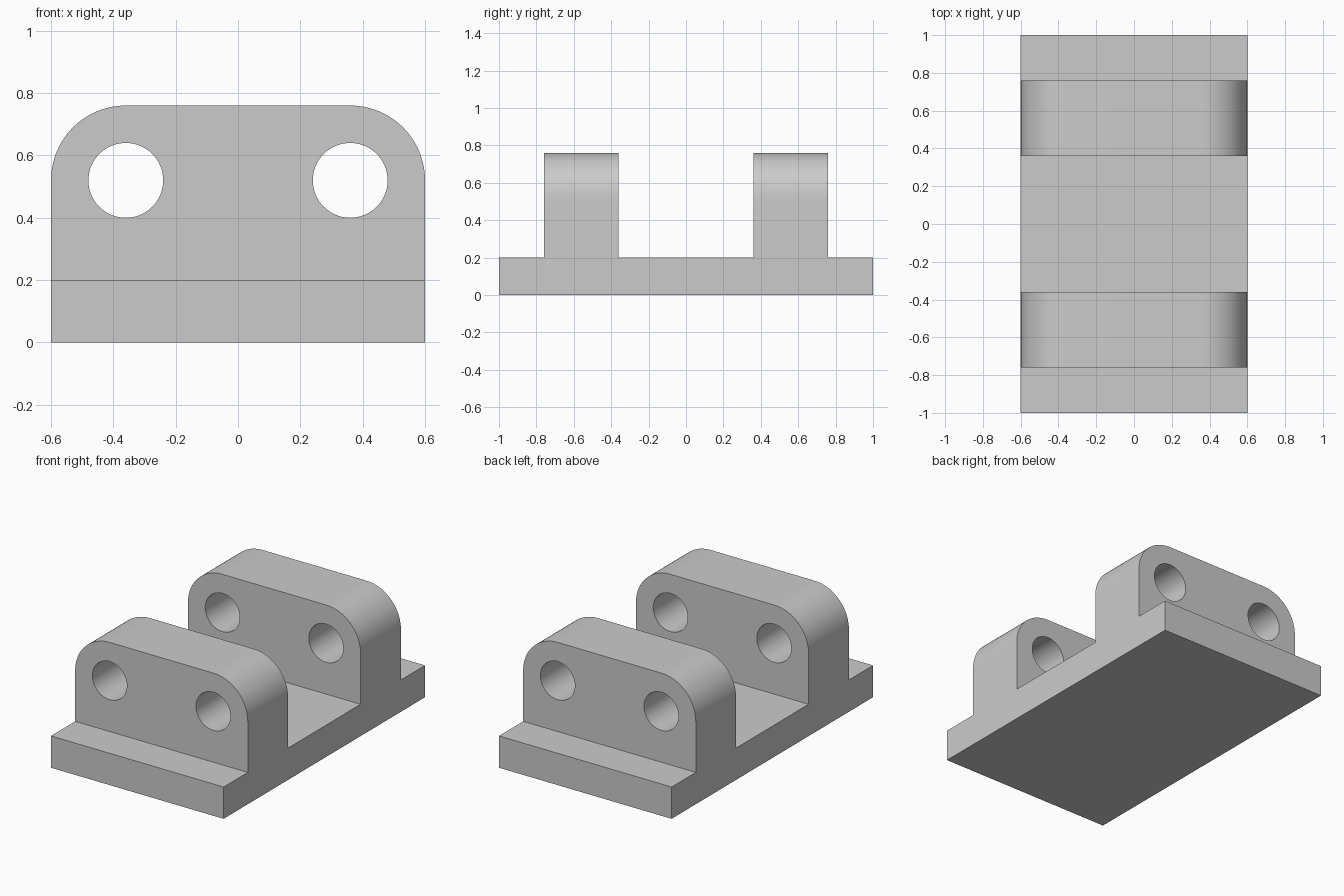
import bpy
import bmesh
from math import radians

HALF_W, HALF_L = 0.6, 1.0            # base half width (x) and half length (y)
BASE_Z, TOP_Z = 0.2, 0.76            # base thickness, lug height
LUG_IN, LUG_OUT = 0.36, 0.76         # y range of each lug
ROUND_R, HOLE_R = 0.24, 0.12
HOLE_X, HOLE_Z = HALF_W - ROUND_R, TOP_Z - ROUND_R

cube = bpy.data.objects.get("Cube")
if cube:
    bpy.data.objects.remove(cube, do_unlink=True)

gray = bpy.data.materials.new("light gray")
gray.use_nodes = True
color = (0.6, 0.6, 0.6, 1.0)
gray.diffuse_color = color
gray.node_tree.nodes["Principled BSDF"].inputs["Base Color"].default_value = color


def add_object(name, bm):
    bmesh.ops.recalc_face_normals(bm, faces=bm.faces)
    mesh = bpy.data.meshes.new(name)
    bm.to_mesh(mesh)
    bm.free()
    mesh.materials.append(gray)
    obj = bpy.data.objects.new(name, mesh)
    bpy.context.collection.objects.link(obj)
    return obj


# Side profile of base and two lugs, mirrored in y and extruded across x
half = [(HALF_L, 0), (HALF_L, BASE_Z), (LUG_OUT, BASE_Z),
        (LUG_OUT, TOP_Z), (LUG_IN, TOP_Z), (LUG_IN, BASE_Z)]
profile = half + [(-y, z) for y, z in reversed(half)]
bm = bmesh.new()
face = bm.faces.new([bm.verts.new((-HALF_W, y, z)) for y, z in profile])
extruded = bmesh.ops.extrude_face_region(bm, geom=[face], use_keep_orig=True)
moved = [g for g in extruded["geom"] if isinstance(g, bmesh.types.BMVert)]
bmesh.ops.translate(bm, verts=moved, vec=(2 * HALF_W, 0, 0))

# Round the upper outer corners of the lugs
corners = [e for e in bm.edges
           if all(v.co.z > TOP_Z - 0.01 for v in e.verts)
           and abs(e.verts[0].co.x - e.verts[1].co.x) < 0.01]
bmesh.ops.bevel(bm, geom=corners, offset=ROUND_R, offset_type='OFFSET',
                segments=20, profile=0.5, affect='EDGES')
bracket = add_object("double_lug_bracket", bm)

# Two bores running through both lugs
for side in (-1, 1):
    bpy.ops.mesh.primitive_cylinder_add(
        vertices=64, radius=HOLE_R, depth=2 * HALF_L,
        location=(side * HOLE_X, 0, HOLE_Z), rotation=(radians(90), 0, 0))
    cutter = bpy.context.object
    cutter.name = "bore_cutter"
    cutter.hide_render = True
    cutter.data.materials.append(gray)
    cut = bracket.modifiers.new("bore", 'BOOLEAN')
    cut.operation = 'DIFFERENCE'
    cut.solver = 'EXACT'
    cut.object = cutter
    bpy.context.view_layer.objects.active = bracket
    bpy.ops.object.modifier_apply(modifier=cut.name)
    bpy.data.objects.remove(cutter, do_unlink=True)

# Smooth curved walls, keep real edges sharp
bpy.ops.object.select_all(action='DESELECT')
bracket.select_set(True)
bpy.context.view_layer.objects.active = bracket
bpy.ops.object.shade_smooth_by_angle(angle=radians(30))
